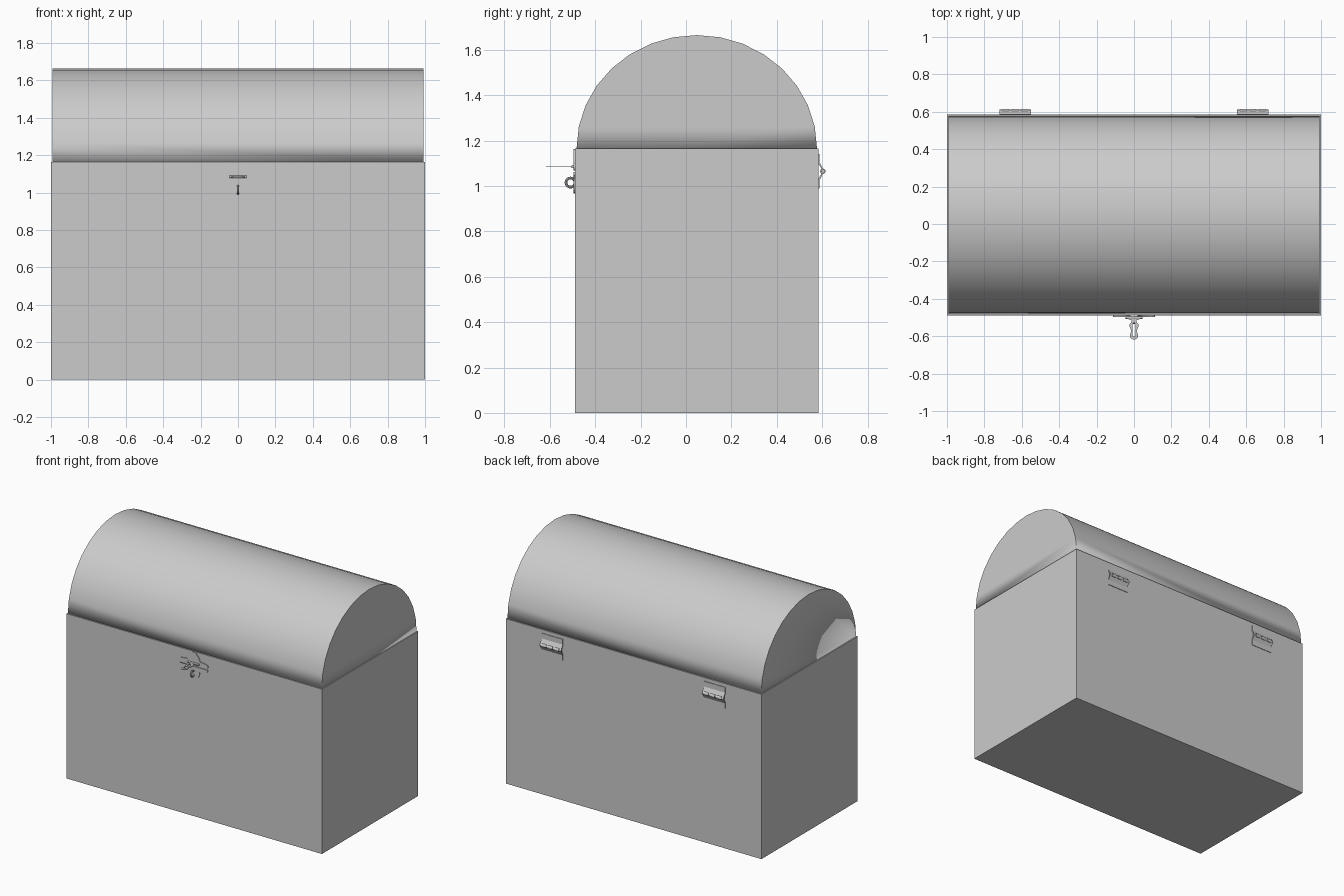
import bpy, bmesh, math
from mathutils import Matrix

if "Cube" in bpy.data.objects:
    bpy.data.objects.remove(bpy.data.objects["Cube"])

YC = 0.0475          # depth centre of the chest box
HALF_Y = 0.5375


def smooth(ob, angle=35):
    bpy.ops.object.select_all(action='DESELECT')
    ob.select_set(True)
    bpy.context.view_layer.objects.active = ob
    bpy.ops.object.shade_smooth_by_angle(angle=math.radians(angle))


def prism(name, profile, x0, x1, open_dirs=(), wall=0, soft=False):
    """Extrude a (y, z) profile along x; remove faces facing up/down and give it a wall."""
    bm = bmesh.new()
    face = bm.faces.new([bm.verts.new((x0, y, z)) for y, z in profile])
    geo = bmesh.ops.extrude_face_region(bm, geom=[face])['geom']
    bmesh.ops.translate(bm, vec=(x1 - x0, 0, 0),
                        verts=[g for g in geo if isinstance(g, bmesh.types.BMVert)])
    bmesh.ops.recalc_face_normals(bm, faces=bm.faces)
    bm.normal_update()
    drop = [f for f in bm.faces if any(f.normal.z * d > 0.999 for d in open_dirs)]
    bmesh.ops.delete(bm, geom=drop, context='FACES')
    me = bpy.data.meshes.new(name)
    bm.to_mesh(me)
    bm.free()
    ob = bpy.data.objects.new(name, me)
    bpy.context.collection.objects.link(ob)
    if soft:
        smooth(ob)
    if wall:
        mod = ob.modifiers.new("wall", 'SOLIDIFY')
        mod.thickness, mod.offset, mod.use_even_offset = wall, -1, True
    return ob


def rect(y0, y1, z0, z1):
    return [(y0, z0), (y1, z0), (y1, z1), (y0, z1)]


def plate(name, loops, half_thick, loc, rot=(0, 0, 0)):
    """Flat plate from an outline plus optional hole outlines."""
    cu = bpy.data.curves.new(name, 'CURVE')
    cu.dimensions, cu.fill_mode, cu.extrude = '2D', 'BOTH', half_thick
    for pts in loops:
        sp = cu.splines.new('POLY')
        sp.points.add(len(pts) - 1)
        for p, (x, y) in zip(sp.points, pts):
            p.co = (x, y, 0, 1)
        sp.use_cyclic_u = True
    ob = bpy.data.objects.new(name, cu)
    ob.location, ob.rotation_euler = loc, rot
    bpy.context.collection.objects.link(ob)
    bpy.ops.object.select_all(action='DESELECT')
    ob.select_set(True)
    bpy.context.view_layer.objects.active = ob
    bpy.ops.object.convert(target='MESH')
    return bpy.context.object


def rod(name, x, y, z, r, length):
    bpy.ops.mesh.primitive_cylinder_add(vertices=12, radius=r, depth=length,
                                        location=(x, y, z), rotation=(0, math.pi / 2, 0))
    bpy.context.object.name = name
    smooth(bpy.context.object)


def arc(cx, cy, rx, ry, a0, a1, n):
    return [(cx + rx * math.cos(math.radians(a0 + (a1 - a0) * i / n)),
             cy + ry * math.sin(math.radians(a0 + (a1 - a0) * i / n))) for i in range(n + 1)]


# Hollow box and lid
Y0, Y1 = YC - HALF_Y, YC + HALF_Y
prism("chest_body", rect(Y0, Y1, 0, 1.065), -1, 1, (1,), 0.03)
prism("lid_band", rect(Y0, Y1, 1.065, 1.165), -1, 1, (1, -1), 0.03)
prism("lid_dome", arc(YC, 1.165, 0.53, 0.5, 0, 180, 16), -0.993, 0.993, (-1,), 0.02, True)

# Front latch plates
upright = (math.pi / 2, 0, 0)
upper = (arc(0.092, 1.084, 0.02, 0.016, -90, 90, 6) + [(0.05, 1.105), (0.038, 1.135)]
         + arc(0, 1.148, 0.024, 0.014, 0, 180, 8)
         + [(-0.038, 1.135), (-0.05, 1.105)] + arc(-0.092, 1.084, 0.02, 0.016, 90, 270, 6))
plate("latch_upper_plate", [upper], 0.003, (0, Y0 - 0.003, 0), upright)
lower = [(0.11, 1.062), (-0.11, 1.062), (-0.105, 1.045)] + arc(0, 1.03, 0.047, 0.062, 180, 360, 14) + [(0.105, 1.045)]
plate("latch_lower_plate", [lower], 0.003, (0, Y0 - 0.003, 0), upright)

# Raised hasp, its hinge pin and the staple below it
half = [(0.04, -0.495), (0.04, -0.506), (0.014, -0.514), (0.014, -0.524),
        (0.023, -0.535), (0.023, -0.55), (0.017, -0.565), (0.017, -0.58)]
tip = arc(0, -0.598, 0.022, 0.02, 20, -200, 12)
hasp = half + tip + [(-x, y) for x, y in reversed(half)]
slot = arc(0, -0.538, 0.008, 0.01, 0, 180, 6) + arc(0, -0.592, 0.008, 0.01, 180, 360, 6)
plate("hasp", [hasp, slot], 0.002, (0, 0, 1.085))
rod("hasp_pin", 0, Y0 - 0.01, 1.085, 0.007, 0.09)
bpy.ops.mesh.primitive_torus_add(major_segments=20, minor_segments=8, major_radius=0.02,
                                 minor_radius=0.006, location=(0, Y0 - 0.019, 1.015),
                                 rotation=(0, math.pi / 2, 0))
bpy.context.object.name = "staple"
smooth(bpy.context.object)

# Back hinges: bent leaves above and below a knuckled pin
PIN_Y, PIN_Z = 0.603, 1.065
for side, x in (("left", -0.635), ("right", 0.635)):
    for part, s in (("upper", 1), ("lower", -1)):
        leaf = [(Y1 - 0.002, PIN_Z + s * 0.075), (Y1 + 0.004, PIN_Z + s * 0.075),
                (Y1 + 0.004, PIN_Z + s * 0.038), (PIN_Y + 0.005, PIN_Z + s * 0.004),
                (PIN_Y, PIN_Z), (Y1 - 0.002, PIN_Z + s * 0.034)]
        prism(f"{side}_hinge_{part}_leaf", leaf, x - 0.083, x + 0.083)
    rod(f"{side}_hinge_pin", x, PIN_Y, PIN_Z, 0.008, 0.166)
    for i in (-1, 0, 1):
        rod(f"{side}_hinge_knuckle", x + i * 0.05, PIN_Y, PIN_Z, 0.012, 0.036)
